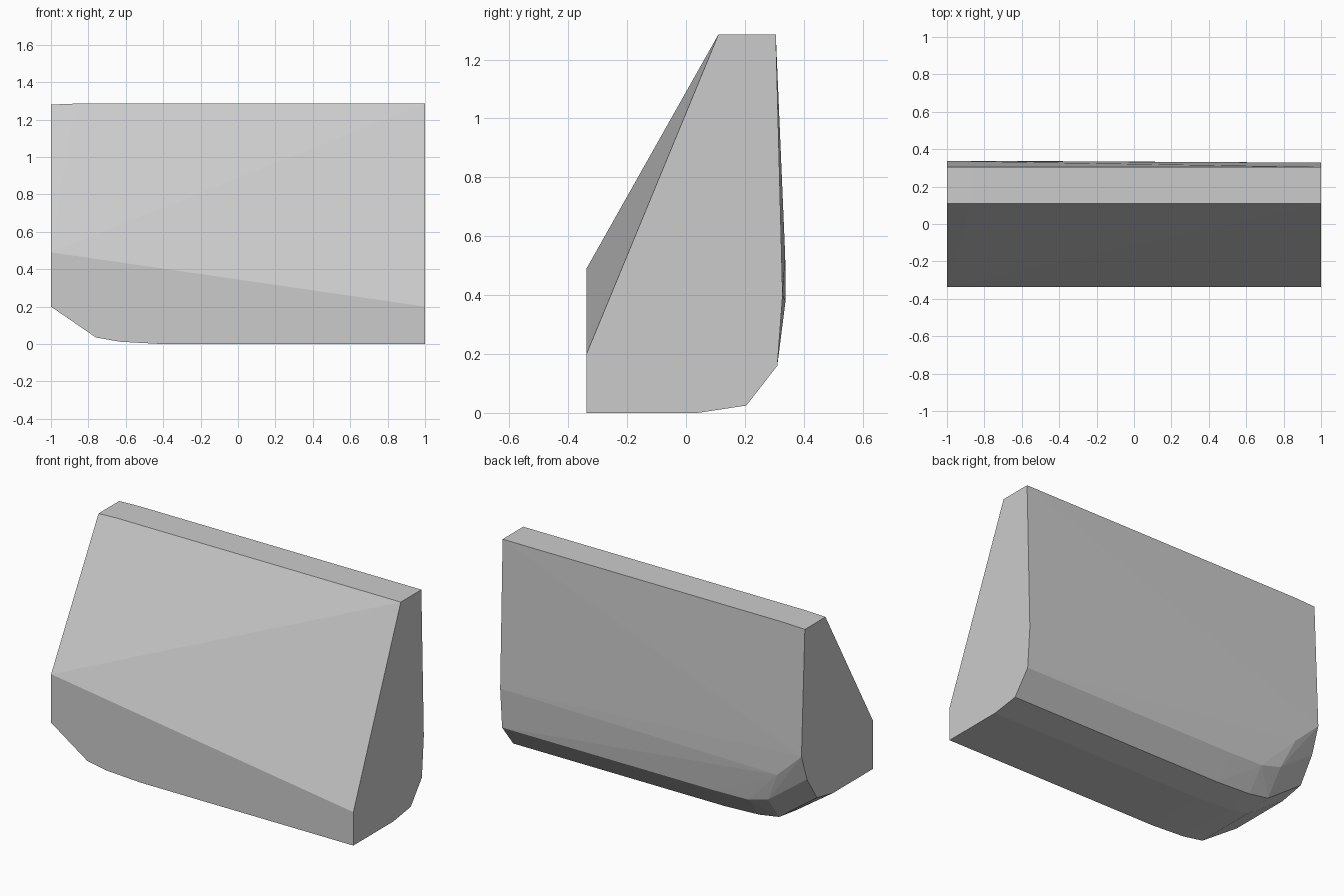
import bpy, bmesh

if "Cube" in bpy.data.objects:
    bpy.data.objects.remove(bpy.data.objects["Cube"])

grey = bpy.data.materials.new("plain grey")
grey.diffuse_color = (0.6, 0.6, 0.6, 1)
grey.use_nodes = True
grey.node_tree.nodes["Principled BSDF"].inputs["Base Color"].default_value = grey.diffuse_color

# Underside curve by station: x -> z of the flat bottom, lower bilge, upper bilge
stations = [(1, 0, 0.025, 0.16), (-0.41, 0, 0.025, 0.16),
            (-0.63, 0.012, 0.035, 0.165), (-0.76, 0.035, 0.056, 0.2)]
points = []
for x, bottom, low, high in stations:
    points += [(x, -0.338, bottom), (x, 0.04, bottom), (x, 0.205, low), (x, 0.31, high)]

# Raised left end
points += [(-1, y, z) for y, z in [(-0.338, 0.49), (-0.338, 0.2), (0.04, 0.2), (0.19, 0.23),
                                   (0.285, 0.375), (0.337, 0.53), (0.305, 1.28), (0.11, 1.28)]]
# Bulge of the back wall, front edge and top ridge
points += [(-0.84, 0.338, 0.38), (1, 0.328, 0.4), (1, -0.338, 0.2),
           (-0.87, 0.305, 1.285), (-0.87, 0.11, 1.285), (1, 0.305, 1.285), (1, 0.11, 1.285)]

# Faceted block: convex skin over the sections
bm = bmesh.new()
for p in points:
    bm.verts.new(p)
result = bmesh.ops.convex_hull(bm, input=bm.verts)
loose = [v for v in bm.verts if not v.link_faces]
bmesh.ops.delete(bm, geom=loose, context='VERTS')
bmesh.ops.recalc_face_normals(bm, faces=bm.faces)
mesh = bpy.data.meshes.new("faceted_block")
bm.to_mesh(mesh)
bm.free()
mesh.materials.append(grey)
block = bpy.data.objects.new("faceted_block", mesh)
bpy.context.collection.objects.link(block)
